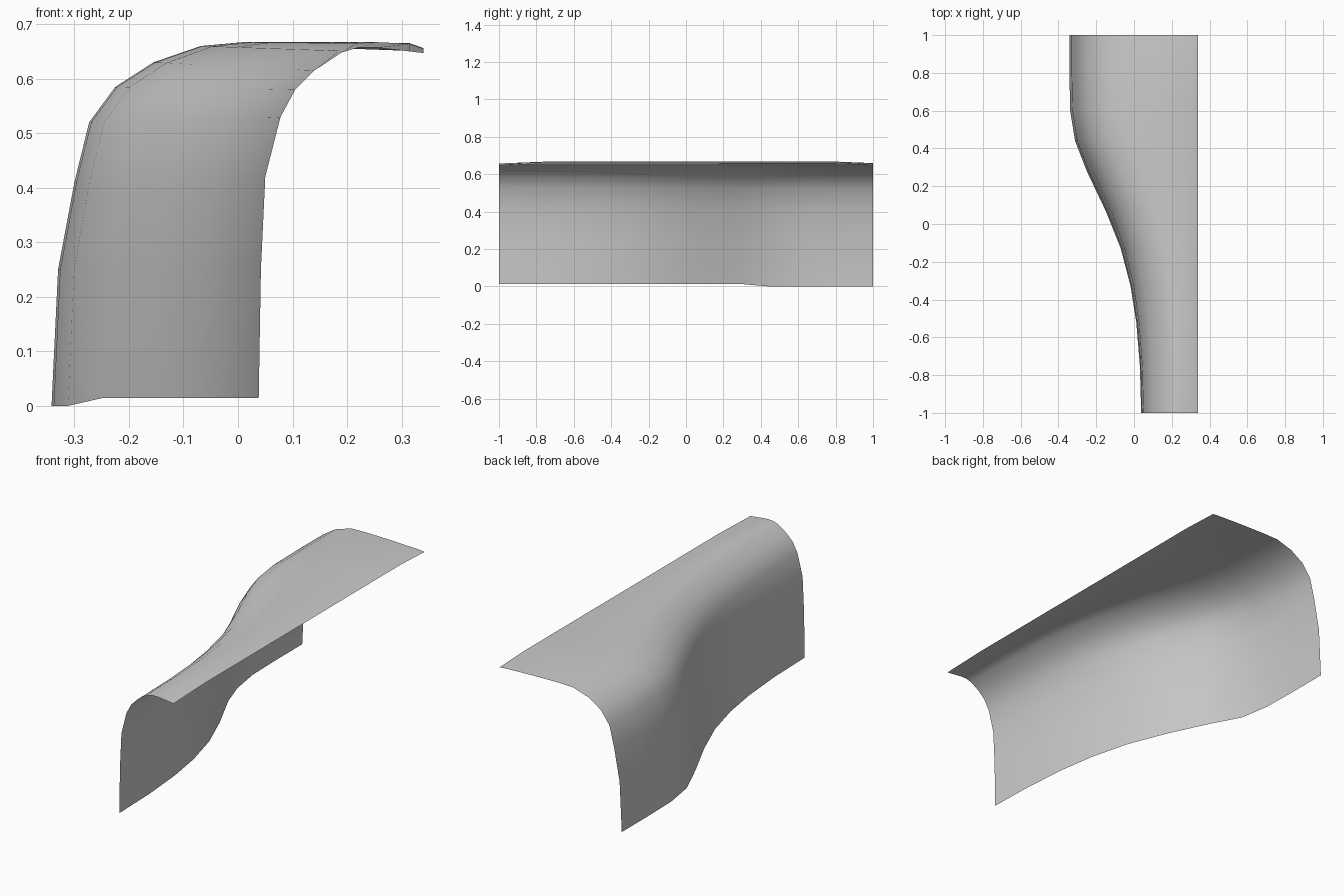
import bpy, bmesh

# Cross-sections (x, z) at the narrow front end and the wide back end
front = [(0.038, 0.017), (0.042, 0.25), (0.050, 0.42), (0.078, 0.53), (0.105, 0.58),
         (0.14, 0.615), (0.19, 0.648), (0.22, 0.657), (0.255, 0.657), (0.315, 0.650), (0.34, 0.647)]
back = [(-0.342, 0.0), (-0.330, 0.25), (-0.300, 0.41), (-0.273, 0.52), (-0.225, 0.585),
        (-0.155, 0.63), (-0.068, 0.657), (0.01, 0.659), (0.15, 0.657), (0.315, 0.651), (0.34, 0.648)]
# Peak lift of each profile column between the ends
lift = [0, 0, 0, 0, 0, 0, 0.003, 0.008, 0.010, 0.014, 0.008]

# S-shaped path of the lower edge: (y, x)
path = [(-1, 0.038), (-0.75, 0.031), (-0.52, 0.012), (-0.33, -0.018), (-0.13, -0.07),
        (0.07, -0.15), (0.28, -0.25), (0.44, -0.312), (0.6, -0.338), (0.8, -0.342), (1, -0.342)]

bm = bmesh.new()
rows = []
for y, edge_x in path:
    t = (0.038 - edge_x) / 0.38
    inner = 0 if abs(y) == 1 else 1
    row = []
    for i, ((fx, fz), (bx, bz)) in enumerate(zip(front, back)):
        z = fz + (bz - fz) * t + lift[i] * inner
        if i == 0:
            z = 0.003 if y > 0.4 else 0.017
        row.append(bm.verts.new((fx + (bx - fx) * t, y, z - 0.003 if i == 0 else z)))
    rows.append(row)

# Loft the sheet
for a, b in zip(rows, rows[1:]):
    for i in range(len(a) - 1):
        bm.faces.new((a[i], a[i + 1], b[i + 1], b[i])).smooth = True
bm.normal_update()
if rows[5][9].normal.z < 0:
    bmesh.ops.reverse_faces(bm, faces=bm.faces[:])

mesh = bpy.data.meshes.new("curved_panel")
bm.to_mesh(mesh)
bm.free()
panel = bpy.data.objects.new("curved_panel", mesh)
bpy.context.collection.objects.link(panel)
